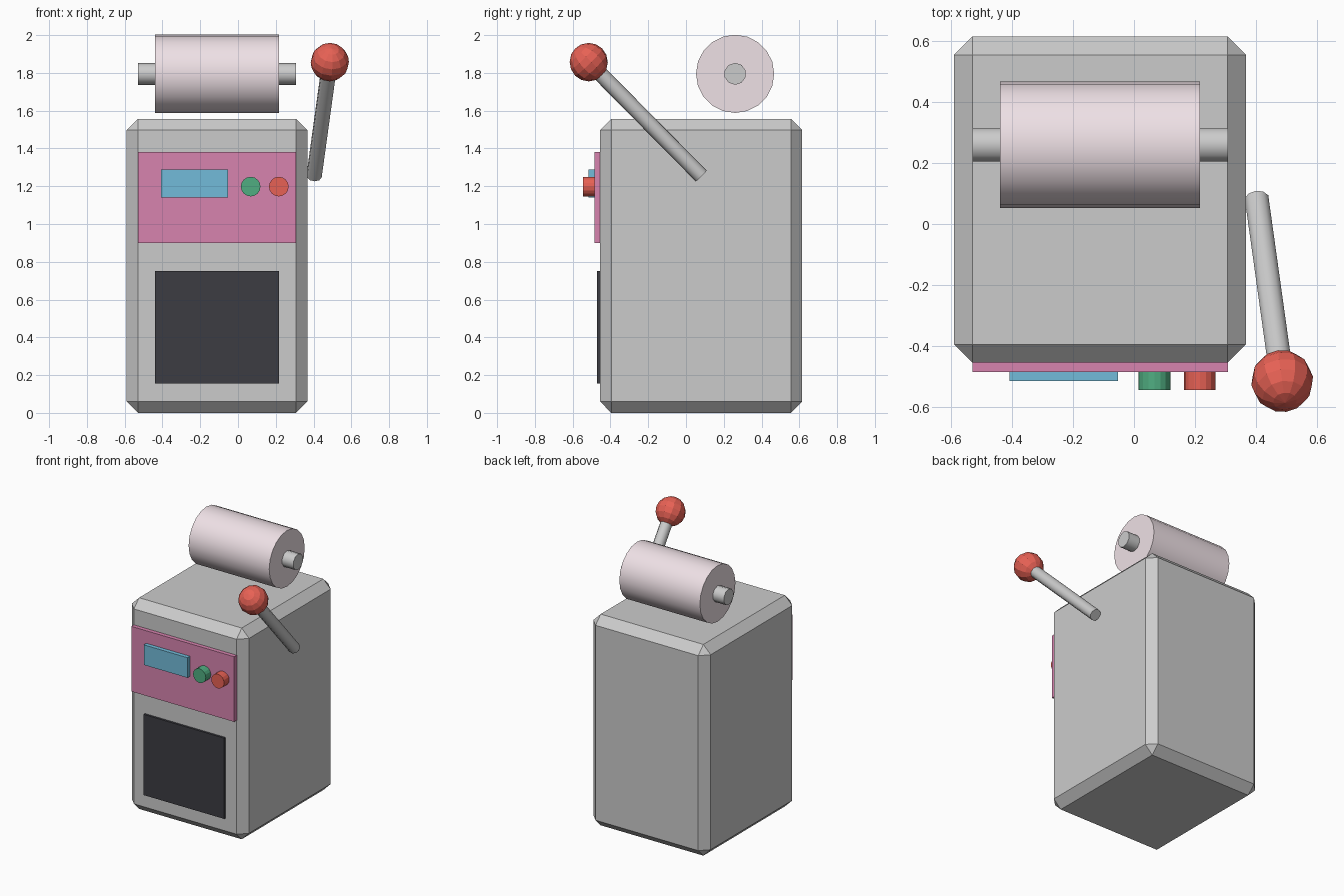
import bpy
from mathutils import Vector

if "Cube" in bpy.data.objects:
    bpy.data.objects.remove(bpy.data.objects["Cube"])


def paint(ob, rgb):
    if rgb:
        mat = bpy.data.materials.new(ob.name + "_colour")
        mat.diffuse_color = (*rgb, 1)
        mat.use_nodes = True
        mat.node_tree.nodes["Principled BSDF"].inputs["Base Color"].default_value = mat.diffuse_color
        ob.data.materials.append(mat)


def box(name, lo, hi, rgb=None, chamfer=0):
    lo, hi = Vector(lo), Vector(hi)
    bpy.ops.mesh.primitive_cube_add(size=1, location=(lo + hi) / 2)
    ob = bpy.context.object
    ob.name = name
    ob.scale = hi - lo
    bpy.ops.object.transform_apply(location=False, rotation=False, scale=True)
    if chamfer:
        mod = ob.modifiers.new("chamfer", "BEVEL")
        mod.width = chamfer
        mod.segments = 1
    paint(ob, rgb)
    return ob


def rod(name, start, end, radius, sides, rgb=None, smooth=False):
    start, end = Vector(start), Vector(end)
    axis = end - start
    bpy.ops.mesh.primitive_cylinder_add(
        vertices=sides, radius=radius, depth=axis.length,
        location=(start + end) / 2,
        rotation=axis.to_track_quat("Z", "Y").to_euler())
    ob = bpy.context.object
    ob.name = name
    if smooth:
        bpy.ops.object.shade_smooth_by_angle(angle=0.8)
    paint(ob, rgb)
    return ob


RED = (0.8, 0.12, 0.09)

# Cabinet with chamfered edges
box("cabinet", (-0.59, -0.455, 0), (0.367, 0.615, 1.557), chamfer=0.06)

# Front panel, display and door
box("control_panel", (-0.53, -0.485, 0.90), (0.308, -0.44, 1.38), (0.68, 0.23, 0.43))
box("display", (-0.408, -0.515, 1.14), (-0.052, -0.47, 1.288), (0.17, 0.5, 0.7))
box("door", (-0.44, -0.471, 0.155), (0.217, -0.44, 0.75), (0.045, 0.045, 0.055))

# Push buttons
for name, x, rgb in (("green_button", 0.067, (0.08, 0.42, 0.22)),
                     ("red_button", 0.216, RED)):
    rod(name, (x, -0.47, 1.198), (x, -0.545, 1.198), 0.052, 16, rgb)

# Roll on its axle above the cabinet
rod("roll", (-0.44, 0.26, 1.795), (0.217, 0.26, 1.795), 0.207, 20,
    (0.86, 0.75, 0.79), smooth=True)
rod("axle", (-0.53, 0.26, 1.795), (0.308, 0.26, 1.795), 0.058, 10, smooth=True)

# Side lever with ball knob
knob = (0.486, -0.515, 1.857)
rod("lever", (0.403, 0.08, 1.255), knob, 0.041, 10, smooth=True)
bpy.ops.mesh.primitive_uv_sphere_add(segments=12, ring_count=8, radius=0.102, location=knob)
ball = bpy.context.object
ball.name = "lever_knob"
ball.rotation_euler = (Vector(knob) - Vector((0.403, 0.08, 1.255))).to_track_quat("Z", "Y").to_euler()
paint(ball, RED)
